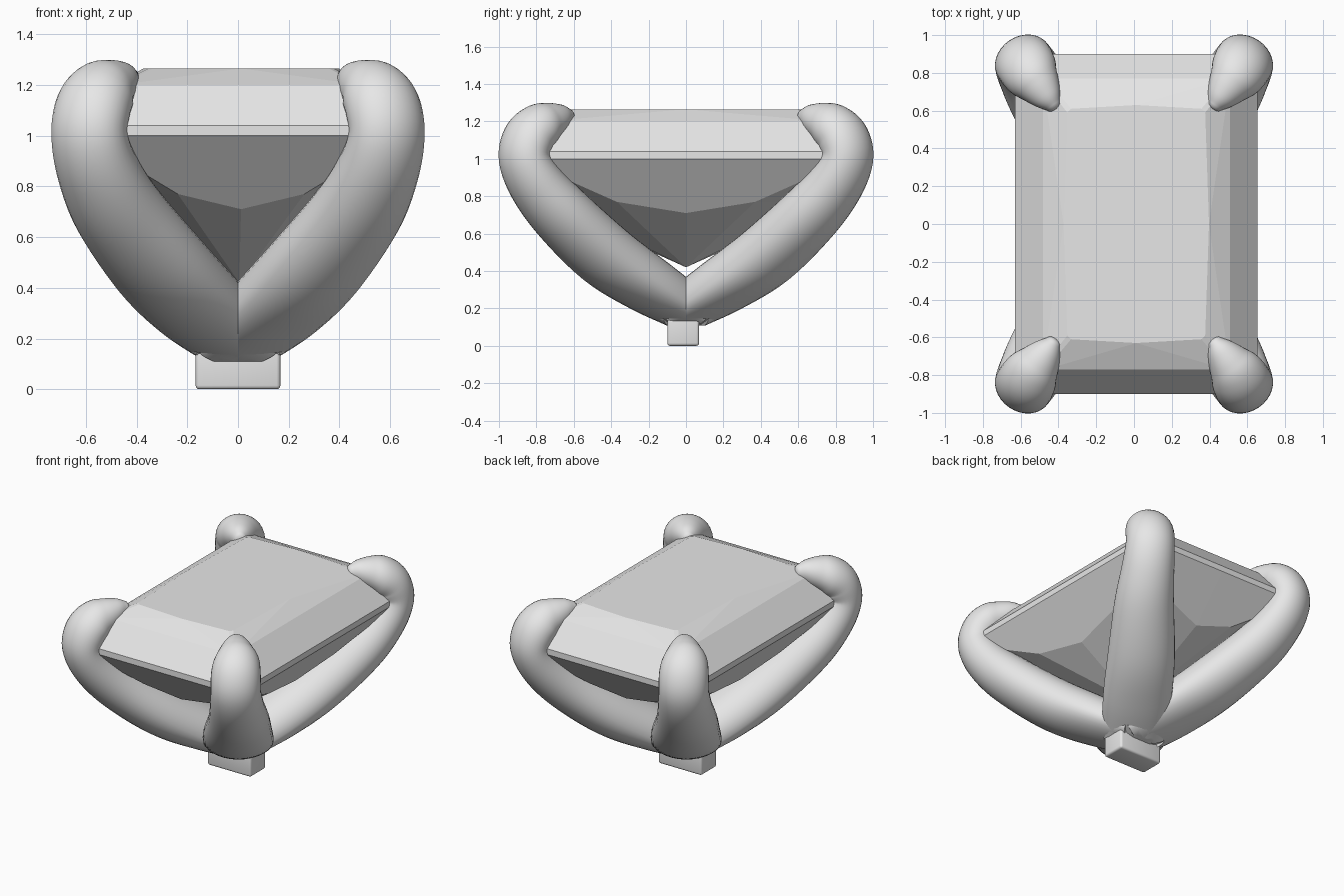
import bpy, bmesh, math
from mathutils import Vector

if "Cube" in bpy.data.objects:
    bpy.data.objects.remove(bpy.data.objects["Cube"])

grey = bpy.data.materials.new("light grey")
grey.diffuse_color = (0.8, 0.8, 0.8, 1)
grey.use_nodes = True
grey.node_tree.nodes["Principled BSDF"].inputs["Base Color"].default_value = grey.diffuse_color


def finish(name, bm, smooth=None):
    bmesh.ops.recalc_face_normals(bm, faces=bm.faces)
    me = bpy.data.meshes.new(name)
    bm.to_mesh(me)
    bm.free()
    me.materials.append(grey)
    ob = bpy.data.objects.new(name, me)
    bpy.context.collection.objects.link(ob)
    if smooth:
        bpy.ops.object.select_all(action='DESELECT')
        ob.select_set(True)
        bpy.context.view_layer.objects.active = ob
        bpy.ops.object.shade_smooth_by_angle(angle=math.radians(smooth))
    return ob


def catmull(a, b, c, d, t):
    return 0.5 * (2 * b + (c - a) * t + (2 * a - 5 * b + 4 * c - d) * t * t
                  + (3 * b - a - 3 * c + d) * t ** 3)


# Prongs: oval sweep curling over the gem corners
# (x, y, z, half width, inner thickness, outer thickness)
PATH = [Vector(p) for p in (
    (0, 0, .16, .20, .16, .08), (.15, .21, .298, .222, .18, .12),
    (.3, .43, .468, .218, .18, .155), (.465, .655, .69, .194, .165, .158),
    (.55, .795, .86, .172, .145, .145), (.585, .86, 1.0, .159, .128, .133),
    (.572, .84, 1.105, .157, .128, .135), (.54, .785, 1.165, .145, .12, .13),
    (.50, .73, 1.195, .115, .1, .11), (.46, .675, 1.215, .083, .08, .08),
    (.425, .628, 1.22, .045, .05, .05))]


def prong(name, sx, sy):
    pts = [2 * PATH[0] - PATH[1]] + PATH + [2 * PATH[-1] - PATH[-2]]
    line = [catmull(*pts[i:i + 4], k / 6) for i in range(len(PATH) - 1) for k in range(6)]
    line.append(PATH[-1])
    # rounded tip
    end = PATH[-1]
    d = Vector((PATH[-1] - PATH[-2])[:3]).normalized()
    for a in (30, 55, 75, 88):
        p = Vector(end[:3]) + d * .025 * math.sin(math.radians(a))
        line.append(Vector((*p, *(w * math.cos(math.radians(a)) for w in end[3:]))))
    side = Vector((.83, -.56, 0)).normalized()
    bm, rings, n = bmesh.new(), [], 32
    for i, p in enumerate(line):
        t = Vector((line[min(i + 1, len(line) - 1)] - line[max(i - 1, 0)])[:3]).normalized()
        u = (side - t * side.dot(t)).normalized()
        v = t.cross(u)
        ring = []
        for k in range(n):
            c, s = math.cos(math.tau * k / n), math.sin(math.tau * k / n)
            q = Vector(p[:3]) + u * c * p[3] + v * s * (p[5] if s > 0 else p[4])
            ring.append(bm.verts.new((q.x * sx, q.y * sy, q.z)))
        rings.append(ring)
    for r, s in zip(rings, rings[1:]):
        for k in range(n):
            bm.faces.new((r[k], r[(k + 1) % n], s[(k + 1) % n], s[k]))
    bm.faces.new(rings[0])
    bm.faces.new(rings[-1])
    # flat underside
    geom = bm.verts[:] + bm.edges[:] + bm.faces[:]
    bmesh.ops.bisect_plane(bm, geom=geom, plane_co=(0, 0, .11),
                           plane_no=(0, 0, 1), clear_inner=True)
    bmesh.ops.holes_fill(bm, edges=[e for e in bm.edges if e.is_boundary])
    finish(name, bm, 40)


for sx, sx_name in ((-1, "left"), (1, "right")):
    for sy, sy_name in ((-1, "front"), (1, "back")):
        prong(f"{sy_name}_{sx_name}_prong", sx, sy)


# Gem: stacked faceted outlines, each given as one quadrant
def outline(quad):
    """Mirror a quadrant running from the +x axis to the +y axis."""
    half = quad + [(-x, y, z) for x, y, z in reversed(quad) if x > 0]
    return half + [(x, -y, z) for x, y, z in reversed(half) if y > 0]


def level(x, y, z, c, bow=0):
    return outline([(x + bow, 0, z), (x, y - c, z), (x - c, y, z), (0, y + bow, z)])


bm = bmesh.new()
levels = [
    level(.365, .61, 1.265, .02, .02),      # table
    level(.495, .77, 1.2, .015),            # upper crown
    level(.643, .9, 1.04, .012),            # girdle top
    level(.643, .9, 1.0, .012),             # girdle bottom
    outline([(.43, 0, .71), (.475, .37, .77), (.25, .693, .77), (0, .64, .71)]),
]
rings = [[bm.verts.new((x + .012, y, z)) for x, y, z in lv] for lv in levels]
apex = bm.verts.new((.005, 0, .42))
n = len(rings[0])
bm.faces.new(rings[0])
for i, (r, s) in enumerate(zip(rings, rings[1:])):
    for k in range(n):
        j = (k + 1) % n
        if i == 0 and k % 3 == 0:           # star facets around the table
            bm.faces.new((r[k], r[j], s[j]))
            bm.faces.new((r[k], s[j], s[k]))
        elif i == 0 and k % 3 == 2:
            bm.faces.new((r[k], r[j], s[k]))
            bm.faces.new((r[j], s[j], s[k]))
        else:
            bm.faces.new((r[k], r[j], s[j], s[k]))
for k in range(n):
    bm.faces.new((rings[-1][k], rings[-1][(k + 1) % n], apex))
finish("gem", bm)

# Base: rounded block under the prongs
bm = bmesh.new()
bmesh.ops.create_cube(bm, size=1)
for v in bm.verts:
    v.co = (v.co.x * .334, v.co.y * .17 - .015, 0 if v.co.z < 0 else .2)
bmesh.ops.bevel(bm, geom=bm.edges[:], offset=.015, segments=3,
                profile=.5, affect='EDGES')
finish("base_block", bm, 40)
